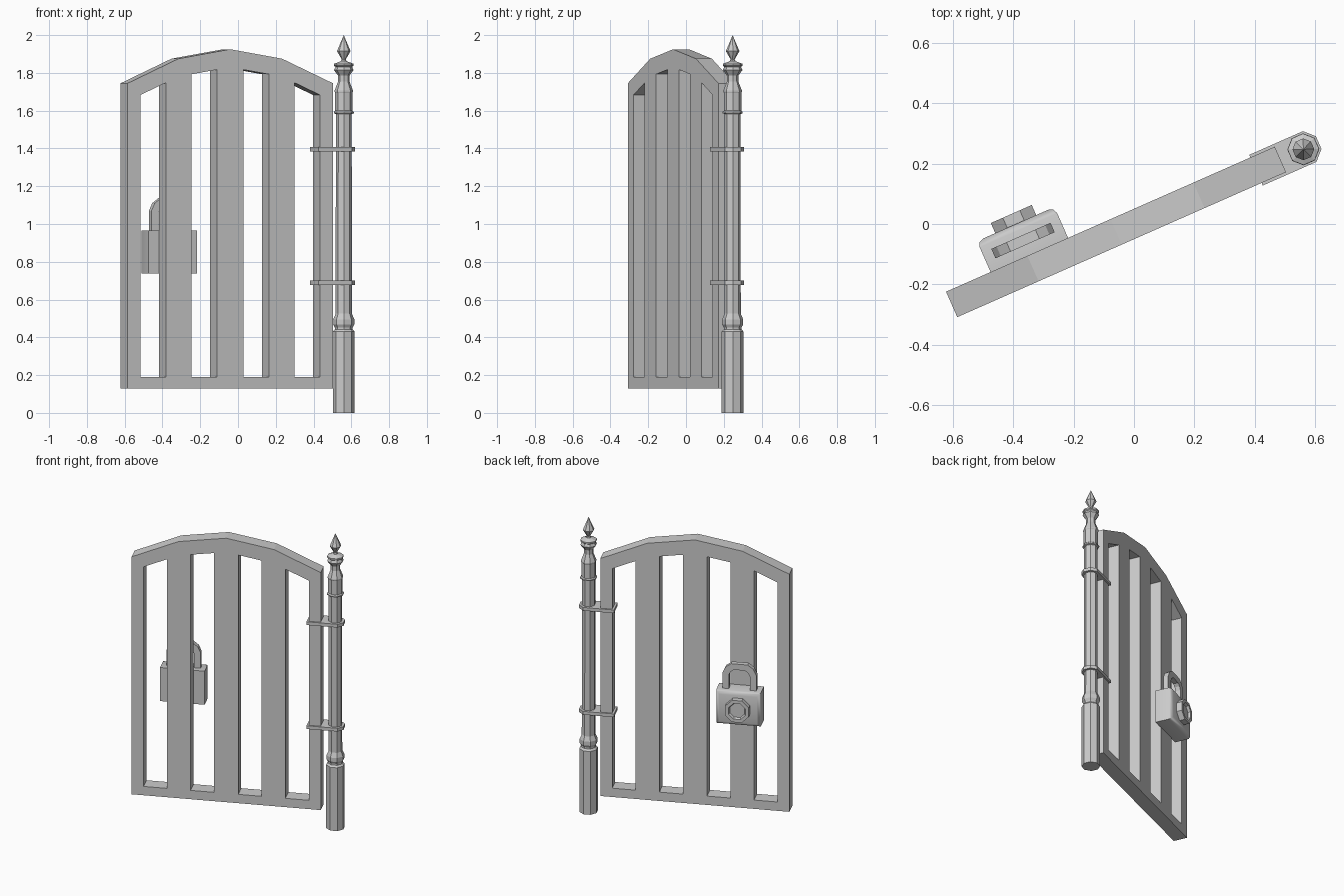
import bpy, bmesh, math
from mathutils import Matrix

if "Cube" in bpy.data.objects:
    bpy.data.objects.remove(bpy.data.objects["Cube"])

ANGLE = math.radians(23.8)      # the open gate is swung about the vertical
GATE_U = -0.065                 # panel centre along its own length
POST_U = 0.612
LOCK_U = -0.358
LOCK_Z = 0.852


def plate(name, loops, depth, matrix):
    """Flat outline (further loops are holes) extruded evenly to the given depth."""
    cu = bpy.data.curves.new(name, 'CURVE')
    cu.dimensions = '2D'
    cu.fill_mode = 'BOTH'
    cu.extrude = depth / 2
    for pts in loops:
        sp = cu.splines.new('POLY')
        sp.points.add(len(pts) - 1)
        for p, (x, y) in zip(sp.points, pts):
            p.co = (x, y, 0, 1)
        sp.use_cyclic_u = True
    tmp = bpy.data.objects.new(name + "_outline", cu)
    bpy.context.collection.objects.link(tmp)
    bpy.context.view_layer.update()
    me = bpy.data.meshes.new_from_object(tmp.evaluated_get(bpy.context.evaluated_depsgraph_get()))
    bpy.data.objects.remove(tmp)
    bm = bmesh.new()
    bm.from_mesh(me)
    bmesh.ops.remove_doubles(bm, verts=bm.verts, dist=1e-5)
    bmesh.ops.dissolve_limit(bm, angle_limit=0.01, verts=bm.verts, edges=bm.edges)
    return finish(name, bm, matrix)


def lathe(name, profile, matrix, sides=8):
    """Faceted turning of (radius, height) points, flats facing the axes."""
    bm = bmesh.new()
    rings = []
    for r, z in profile:
        rings.append([bm.verts.new((r * math.cos(t), r * math.sin(t), z)) for t in
                      [(i + 0.5) * 2 * math.pi / sides for i in range(sides)]])
    for a, b in zip(rings, rings[1:]):
        for i in range(sides):
            j = (i + 1) % sides
            bm.faces.new((a[i], a[j], b[j], b[i]))
    bm.faces.new(rings[0][::-1])
    bm.faces.new(rings[-1])
    bmesh.ops.remove_doubles(bm, verts=bm.verts, dist=1e-5)
    return finish(name, bm, matrix)


def finish(name, bm, matrix):
    bm.transform(matrix)
    bmesh.ops.recalc_face_normals(bm, faces=bm.faces)
    me = bpy.data.meshes.new(name)
    bm.to_mesh(me)
    bm.free()
    me.shade_flat()
    ob = bpy.data.objects.new(name, me)
    bpy.context.collection.objects.link(ob)
    ob.rotation_euler.z = ANGLE
    return ob


T = Matrix.Translation
UPRIGHT = Matrix.Rotation(math.pi / 2, 4, 'X')       # outline xy -> xz
BACKWARD = Matrix.Rotation(-math.pi / 2, 4, 'X')     # lathe axis z -> +y

# gate panel: arched board with four slots
ARCH = [(0, 1.925), (0.30, 1.875), (0.594, 1.745)]


def arch_z(u):
    u = abs(u)
    (x0, z0), (x1, z1) = ARCH[:2] if u < ARCH[1][0] else ARCH[1:]
    return z0 + (z1 - z0) * (u - x0) / (x1 - x0)


outline = [(-0.594, 0.13), (0.594, 0.13)] + ARCH[::-1] + [(-x, z) for x, z in ARCH[1:]]
slots = []
for l, r in ((-0.519, -0.372), (-0.223, -0.076), (0.076, 0.223), (0.372, 0.519)):
    slots.append([(l, 0.19), (r, 0.19), (r, arch_z(r) - 0.095), (l, arch_z(l) - 0.095)])
plate("gate_panel", [outline] + slots, 0.092, T((GATE_U, 0, 0)) @ UPRIGHT)

# turned post with spear finial
lathe("gate_post", [
    (0.058, 0), (0.058, 0.43), (0.047, 0.442), (0.047, 0.452), (0.056, 0.468),
    (0.056, 0.495), (0.043, 0.525), (0.042, 1.582), (0.053, 1.586), (0.053, 1.594),
    (0.046, 1.60), (0.046, 1.695), (0.049, 1.70), (0.049, 1.706), (0.030, 1.755),
    (0.030, 1.785), (0.052, 1.815), (0.044, 1.832), (0.052, 1.838), (0.052, 1.848),
    (0.015, 1.862), (0.011, 1.872), (0.036, 1.915), (0.0, 2.0)],
    T((POST_U, 0, 0)))

# straps joining panel and post
R = 0.06
end = [(R * math.cos(t), R * math.sin(t)) for t in
       [math.radians(d) for d in (-67.5, -22.5, 22.5, 67.5)]]
w = end[-1][1]
for label, z in (("lower", 0.689), ("upper", 1.396)):
    plate(label + "_strap", [[(-0.171, -w)] + end + [(-0.171, w)]], 0.022,
          T((POST_U, 0, z)))

# padlock body with softened back rim
bm = bmesh.new()
bmesh.ops.create_cube(bm, size=1)
bm.transform(Matrix.Diagonal((0.28, 0.115, 0.228, 1)))
rim = [e for e in bm.edges if all(v.co.y > 0 for v in e.verts)]
bmesh.ops.bevel(bm, geom=rim, offset=0.022, segments=2, profile=0.5, affect='EDGES')
body = finish("padlock_body", bm, T((LOCK_U, 0.1, LOCK_Z)))
bpy.context.view_layer.objects.active = body
body.select_set(True)
bpy.ops.object.shade_smooth_by_angle(angle=math.radians(60))

# shackle: chamfered arch
outer = [(0.107, 0.95), (0.107, 1.07), (0.088, 1.11), (0.052, 1.137)]
inner = [(0.066, 0.95), (0.066, 1.06), (0.055, 1.082), (0.036, 1.097)]
arch = (outer + [(-x, z) for x, z in outer[::-1]]
        + [(-x, z) for x, z in inner] + inner[::-1])
plate("padlock_shackle", [arch], 0.034, T((LOCK_U, 0.098, 0)) @ UPRIGHT)

# dial with recessed face
lathe("padlock_dial", [(0.08, 0.15), (0.08, 0.194), (0.057, 0.194), (0.05, 0.178)],
      T((LOCK_U, 0, LOCK_Z)) @ BACKWARD)
